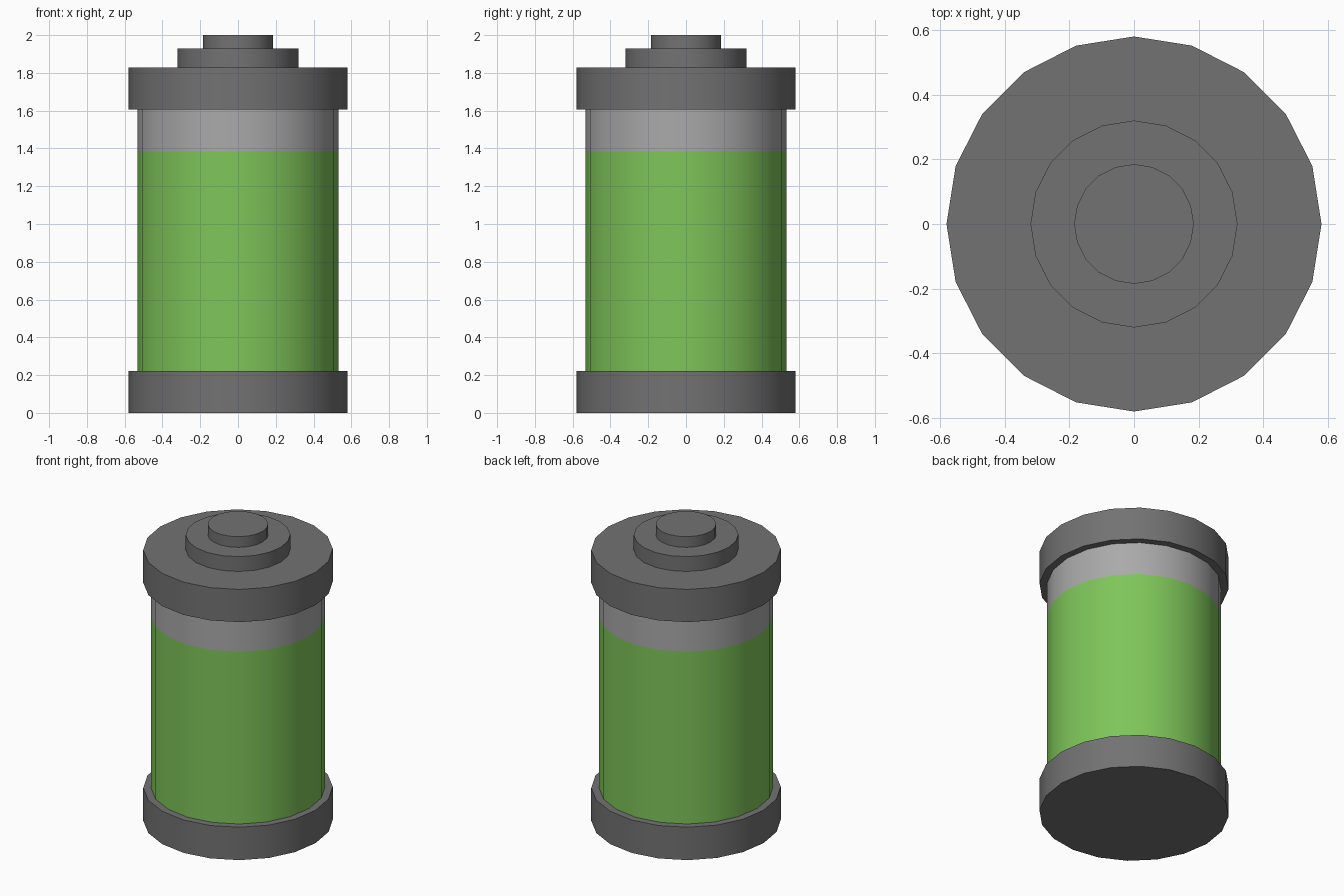
import bpy, bmesh, math

if "Cube" in bpy.data.objects:
    bpy.data.objects.remove(bpy.data.objects["Cube"])

SIDES = 20


def material(name, rgb):
    m = bpy.data.materials.new(name)
    m.diffuse_color = (*rgb, 1)
    m.use_nodes = True
    m.node_tree.nodes["Principled BSDF"].inputs["Base Color"].default_value = m.diffuse_color
    return m


green = material("green", (0.21, 0.56, 0.10))
light = material("light_grey", (0.40, 0.40, 0.40))
dark = material("dark_grey", (0.17, 0.17, 0.17))


def lathe(name, profile, mats, band_mats=None):
    """Closed solid turned around z from (radius, z) points, bottom to top."""
    bm = bmesh.new()
    rings = [[bm.verts.new((r * math.cos(2 * math.pi * i / SIDES),
                            r * math.sin(2 * math.pi * i / SIDES), z))
              for i in range(SIDES)] for r, z in profile]
    for k, (a, b) in enumerate(zip(rings, rings[1:])):
        for i in range(SIDES):
            j = (i + 1) % SIDES
            f = bm.faces.new((a[i], a[j], b[j], b[i]))
            f.material_index = band_mats[k] if band_mats else 0
    bm.faces.new(rings[0][::-1])
    bm.faces.new(rings[-1]).material_index = len(mats) - 1
    mesh = bpy.data.meshes.new(name)
    bm.to_mesh(mesh)
    bm.free()
    for m in mats:
        mesh.materials.append(m)
    ob = bpy.data.objects.new(name, mesh)
    bpy.context.collection.objects.link(ob)
    bpy.ops.object.select_all(action='DESELECT')
    ob.select_set(True)
    bpy.context.view_layer.objects.active = ob
    bpy.ops.object.shade_smooth_by_angle(angle=math.radians(30))
    return ob


# Cell body: green charge band below a light grey band
lathe("cell_body", [(0.533, 0.22), (0.533, 1.385), (0.533, 1.61)],
      [green, light], [0, 1])

# Bottom cap
lathe("bottom_cap", [(0.58, 0.0), (0.58, 0.222)], [dark])

# Top cap with stepped terminal
lathe("top_cap", [(0.58, 1.607), (0.58, 1.828), (0.32, 1.828), (0.32, 1.928),
                  (0.185, 1.928), (0.185, 2.0)], [dark])
